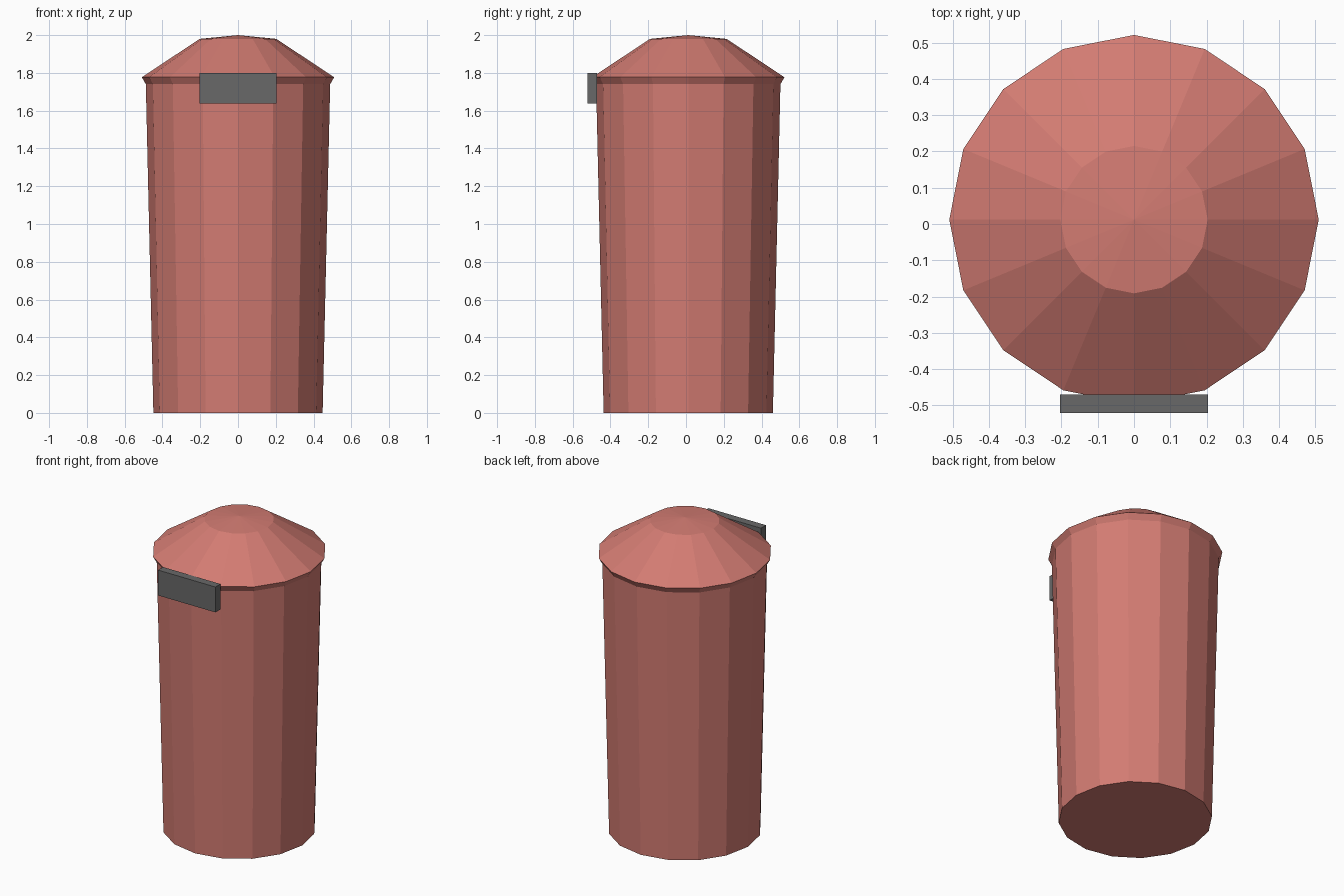
import bpy, bmesh, math

if "Cube" in bpy.data.objects:
    bpy.data.objects.remove(bpy.data.objects["Cube"])

SIDES = 16
CENTRE_Y = 0.012


def material(name, rgb):
    m = bpy.data.materials.new(name)
    m.diffuse_color = (*rgb, 1)
    m.use_nodes = True
    m.node_tree.nodes["Principled BSDF"].inputs["Base Color"].default_value = m.diffuse_color
    return m


def add_object(name, bm, mat):
    bmesh.ops.recalc_face_normals(bm, faces=bm.faces)
    me = bpy.data.meshes.new(name)
    bm.to_mesh(me)
    bm.free()
    me.materials.append(mat)
    ob = bpy.data.objects.new(name, me)
    bpy.context.collection.objects.link(ob)
    return ob


def lathe(name, profile, mat):
    """Turn (radius, z) points about z; radius 0 closes to a point."""
    bm = bmesh.new()
    rings = []
    for r, z in profile:
        if r == 0:
            rings.append([bm.verts.new((0, CENTRE_Y, z))] * SIDES)
        else:
            rings.append([bm.verts.new((r * math.cos(a), CENTRE_Y + r * math.sin(a), z))
                          for a in (2 * math.pi * i / SIDES for i in range(SIDES))])
    for lo, hi in zip(rings, rings[1:]):
        for i in range(SIDES):
            j = (i + 1) % SIDES
            quad = [lo[i], lo[j], hi[j], hi[i]]
            bm.faces.new(list(dict.fromkeys(quad)))
    return add_object(name, bm, mat)


def box(name, lo, hi, mat):
    bm = bmesh.new()
    bmesh.ops.create_cube(bm, size=1)
    for v in bm.verts:
        v.co = [lo[k] + (v.co[k] + 0.5) * (hi[k] - lo[k]) for k in range(3)]
    return add_object(name, bm, mat)


red = material("faded red", (0.65, 0.20, 0.17))
grey = material("dark grey", (0.14, 0.14, 0.14))

# Tapered bin body with closed base
lathe("body", [(0, 0), (0.448, 0), (0.488, 1.74)], red)
# Flared rim and domed lid
lathe("lid", [(0.488, 1.74), (0.509, 1.777), (0.203, 1.98), (0, 2.0)], red)
# Flap plate on the front
box("front_flap", (-0.204, -0.521, 1.637), (0.204, -0.47, 1.80), grey)
